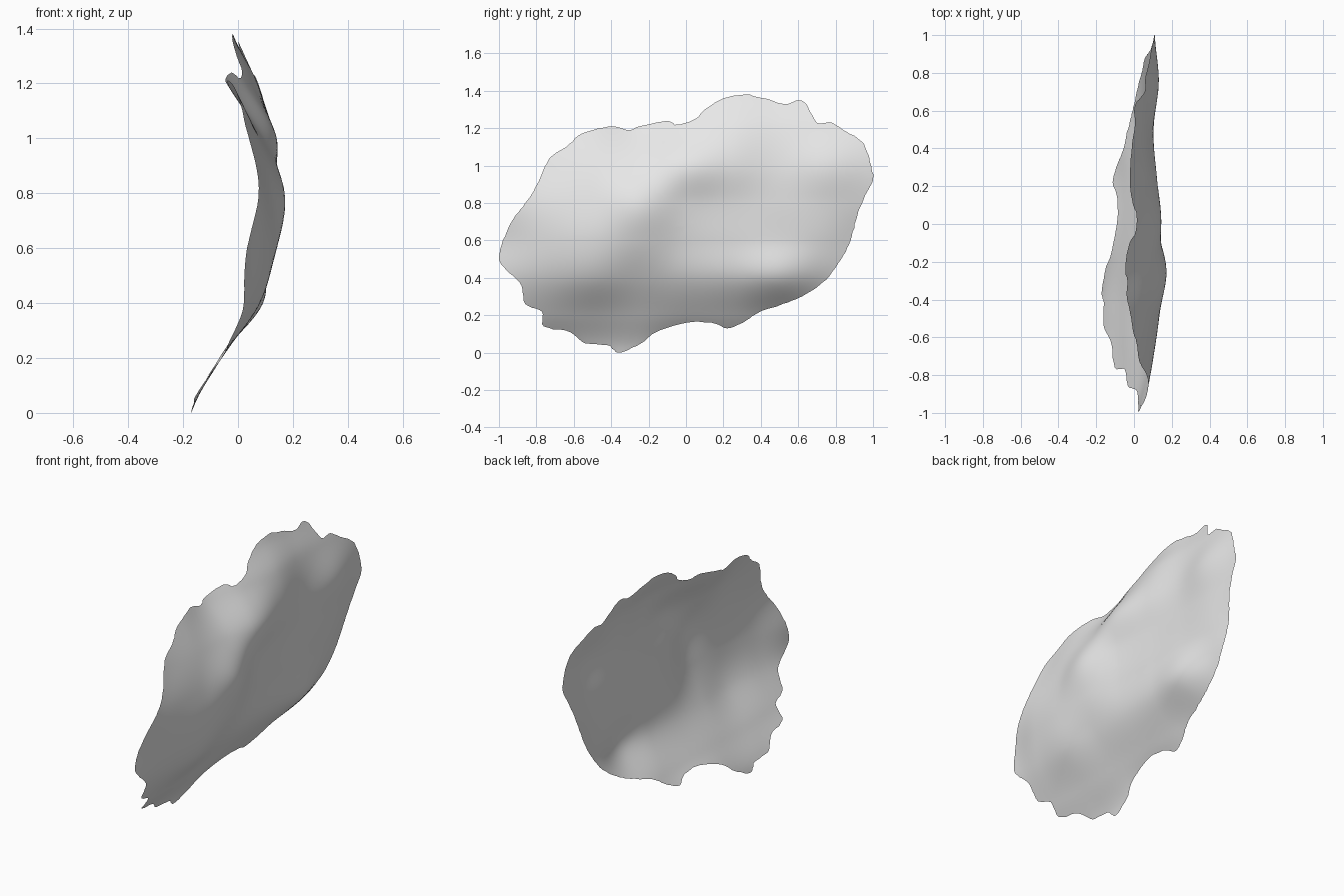
import bpy
import bmesh
import math
import random
from mathutils import Vector

random.seed(4)

default_cube = bpy.data.objects.get("Cube")
if default_cube:
    bpy.data.objects.remove(default_cube, do_unlink=True)

# Ragged rim of the sheet as (y, z), in hundredths of a unit
RIM = [(-100, 50), (-98, 60), (-92, 72), (-86, 80), (-79, 91), (-73, 104),
       (-64, 110), (-56, 117), (-41, 121), (-30, 119), (-25, 121), (-10, 124),
       (-5, 122), (5, 125), (10, 130), (20, 136), (32, 138), (42, 136),
       (53, 133), (60, 135), (65, 132), (70, 123), (78, 123), (86, 118),
       (95, 112), (99, 100), (100, 92), (95, 82), (91, 71), (88, 60),
       (83, 50), (75, 39), (62, 30), (55, 27), (38, 21), (32, 17), (22, 13),
       (14, 16), (0, 16), (-16, 11), (-24, 5), (-36, 0), (-42, 4), (-54, 5),
       (-62, 11), (-76, 14), (-77, 22), (-86, 26), (-88, 36), (-95, 43)]

# Bulge of the sheet along x: one row per height step, one column per y step
BULGE = [(-18, -19, -18, -17, -21, -20, -22, -22, -20),
         (-7, -6, -6, -6, -6, -6, -8, -9, -8),
         (1, 5, 8, 6, 6, 7, 9, 3, 0),
         (3, 9, 13, 14, 10, 9, 9, 8, 4),
         (6, 9, 12, 17, 12, 10, 10, 11, 9),
         (4, 4, 7, 9, 14, 12, 10, 13, 11),
         (-3, -3, -2, -4, 3, 7, 6, 7, 8),
         (-10, -11, -13, -15, -7, -3, -2, 0, 3)]
ROW_STEP, COLUMN_STEP = 0.2, 0.25
RINGS, STEPS = 28, 5
CENTRE = Vector((0.0, 0.68))


def catmull(a, b, c, d, t):
    """Smooth blend from b to c."""
    return b + 0.5 * t * (c - a + t * (2 * a - 5 * b + 4 * c - d
                                       + t * (3 * (b - c) + d - a)))


def smooth_sample(values, position):
    """Read a row of values at a fractional position."""
    last = len(values) - 1
    position = min(max(position, 0), last)
    i = min(int(position), last - 1)
    window = [values[min(max(i + k, 0), last)] for k in (-1, 0, 1, 2)]
    return catmull(*window, position - i)


def sheet_x(y, z):
    """Distance the sheet bulges sideways at a given place."""
    column = [smooth_sample(row, (y + 1) / COLUMN_STEP) for row in BULGE]
    return smooth_sample(column, z / ROW_STEP) / 100


def rim_points():
    """Closed smooth rim with tiny tears."""
    pts = [Vector(p) / 100 for p in RIM]
    n = len(pts)
    rim = []
    for i in range(n):
        window = [pts[(i + k) % n] for k in (-1, 0, 1, 2)]
        for s in range(STEPS):
            p = catmull(*window, s / STEPS)
            tear = random.uniform(-0.004, 0.002) if s else 0
            rim.append(p + (p - CENTRE).normalized() * tear)
    return rim


def make_material(name, colour):
    mat = bpy.data.materials.new(name)
    mat.use_nodes = True
    mat.diffuse_color = colour
    shader = mat.node_tree.nodes["Principled BSDF"]
    shader.inputs["Base Color"].default_value = colour
    shader.inputs["Roughness"].default_value = 0.8
    return mat


# Wavy sheet: rings of points from the middle out to the rim
bm = bmesh.new()
rim = rim_points()
count = len(rim)


def add_vert(p):
    return bm.verts.new((sheet_x(p.x, p.y), p.x, p.y))


middle = add_vert(CENTRE)
rings = [[add_vert(CENTRE.lerp(p, r / RINGS)) for p in rim]
         for r in range(1, RINGS + 1)]
for i in range(count):
    j = (i + 1) % count
    bm.faces.new((middle, rings[0][j], rings[0][i]))
    for inner, outer in zip(rings, rings[1:]):
        bm.faces.new((inner[i], inner[j], outer[j], outer[i]))

mesh = bpy.data.meshes.new("wavy_sheet")
bm.to_mesh(mesh)
bm.free()
mesh.materials.append(make_material("pale_grey", (0.8, 0.8, 0.8, 1)))
sheet = bpy.data.objects.new("wavy_sheet", mesh)
bpy.context.collection.objects.link(sheet)
bpy.context.view_layer.objects.active = sheet
sheet.select_set(True)
bpy.ops.object.shade_smooth_by_angle(angle=math.radians(60))
